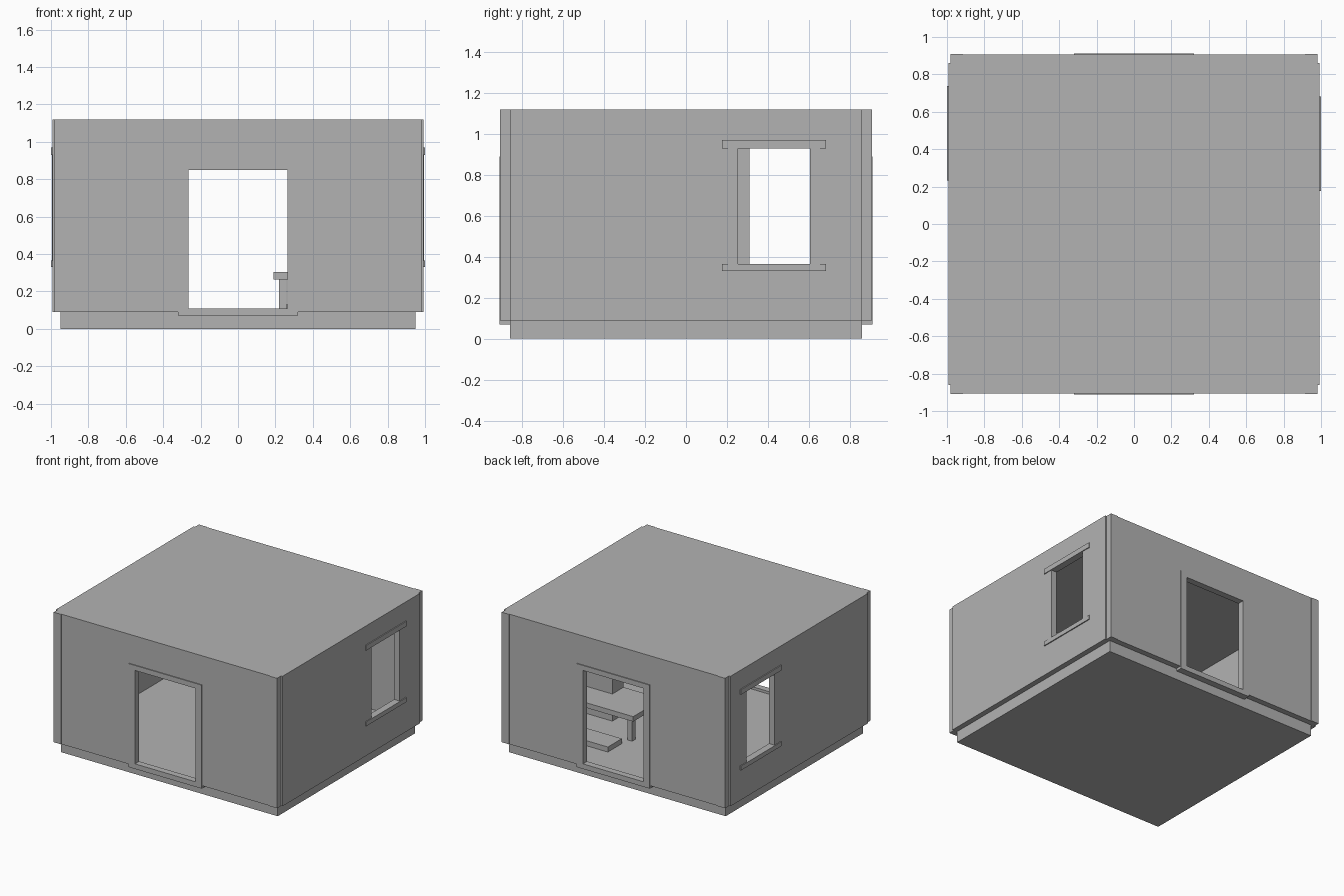
import bpy

cube = bpy.data.objects.get("Cube")
if cube:
    bpy.data.objects.remove(cube, do_unlink=True)

grey = bpy.data.materials.new("plain grey")
grey.use_nodes = True
colour = (0.45, 0.45, 0.45, 1)
grey.diffuse_color = colour
grey.node_tree.nodes["Principled BSDF"].inputs["Base Color"].default_value = colour


def box(name, x, y, z):
    """Box from (low, high) ranges on each axis."""
    corners = [(a, b, c) for a in sorted(x) for b in sorted(y) for c in z]
    faces = [(0, 1, 3, 2), (4, 6, 7, 5), (0, 4, 5, 1),
             (2, 3, 7, 6), (0, 2, 6, 4), (1, 5, 7, 3)]
    mesh = bpy.data.meshes.new(name)
    mesh.from_pydata(corners, [], faces)
    mesh.materials.append(grey)
    obj = bpy.data.objects.new(name, mesh)
    bpy.context.collection.objects.link(obj)
    return obj


def cut(target, x, y, z):
    """Cut a rectangular opening through a wall."""
    cutter = box("opening_cutter", x, y, z)
    cutter.hide_render = True
    cutter.hide_set(True)
    cutter.display_type = "WIRE"
    mod = target.modifiers.new("opening", "BOOLEAN")
    mod.operation = "DIFFERENCE"
    mod.solver = "EXACT"
    mod.object = cutter


def span(sign, a, b):
    return (sign * a, sign * b)


FLOOR, TOP = 0.09, 1.12

# Floor slab and flat roof
box("floor_slab", (-0.95, 0.95), (-0.86, 0.86), (0, FLOOR))
box("roof", (-0.95, 0.95), (-0.86, 0.86), (1.08, TOP))

# Front and back walls with doorways
for side, s in (("front", -1), ("back", 1)):
    wall = box(side + "_wall", (-0.915, 0.915), span(s, 0.86, 0.905), (FLOOR, TOP))
    cut(wall, (-0.29, 0.29), span(s, 0.8, 1), (0, 0.87))
    depth = span(s, 0.86, 0.912)
    for e in (-1, 1):
        box(side + "_door_jamb", span(e, 0.265, 0.32), depth, (0.07, 0.89))
        box(side + "_corner_post", span(e, 0.915, 0.98), span(s, 0.86, 0.91), (FLOOR, TOP))
    box(side + "_door_header", (-0.265, 0.265), depth, (0.85, 0.89))
    box(side + "_door_sill", (-0.265, 0.265), depth, (0.07, 0.11))

# Side walls with windows
for side, s, mid in (("left", 1, 0.43), ("right", -1, 0.485)):
    wall = box(side + "_wall", span(s, 0.95, 0.992), (-0.86, 0.86), (FLOOR, TOP))
    cut(wall, span(s, 0.9, 1.1), (mid - 0.2, mid + 0.2), (0.35, 0.95))
    for e in (-1, 1):
        edges = (mid + e * 0.175, mid + e * 0.225)
        box(side + "_window_jamb", span(s, 0.945, 0.994), edges, (0.365, 0.93))
    for part, z in (("sill", (0.33, 0.365)), ("lintel", (0.93, 0.97))):
        box(side + "_window_" + part, span(s, 0.945, 1), (mid - 0.253, mid + 0.253), z)

# Table on legs, beside a block against the wall, and a low bench
box("table_top", (0.19, 0.95), (0.02, 0.39), (0.265, 0.305))
for y in (0.05, 0.32):
    box("table_leg", (0.22, 0.26), (y, y + 0.04), (FLOOR, 0.265))
box("wall_block", (0.533, 0.95), (0.02, 0.161), (FLOOR, 0.5))
box("low_bench", (0.258, 0.95), (0.435, 0.61), (FLOOR, 0.13))
